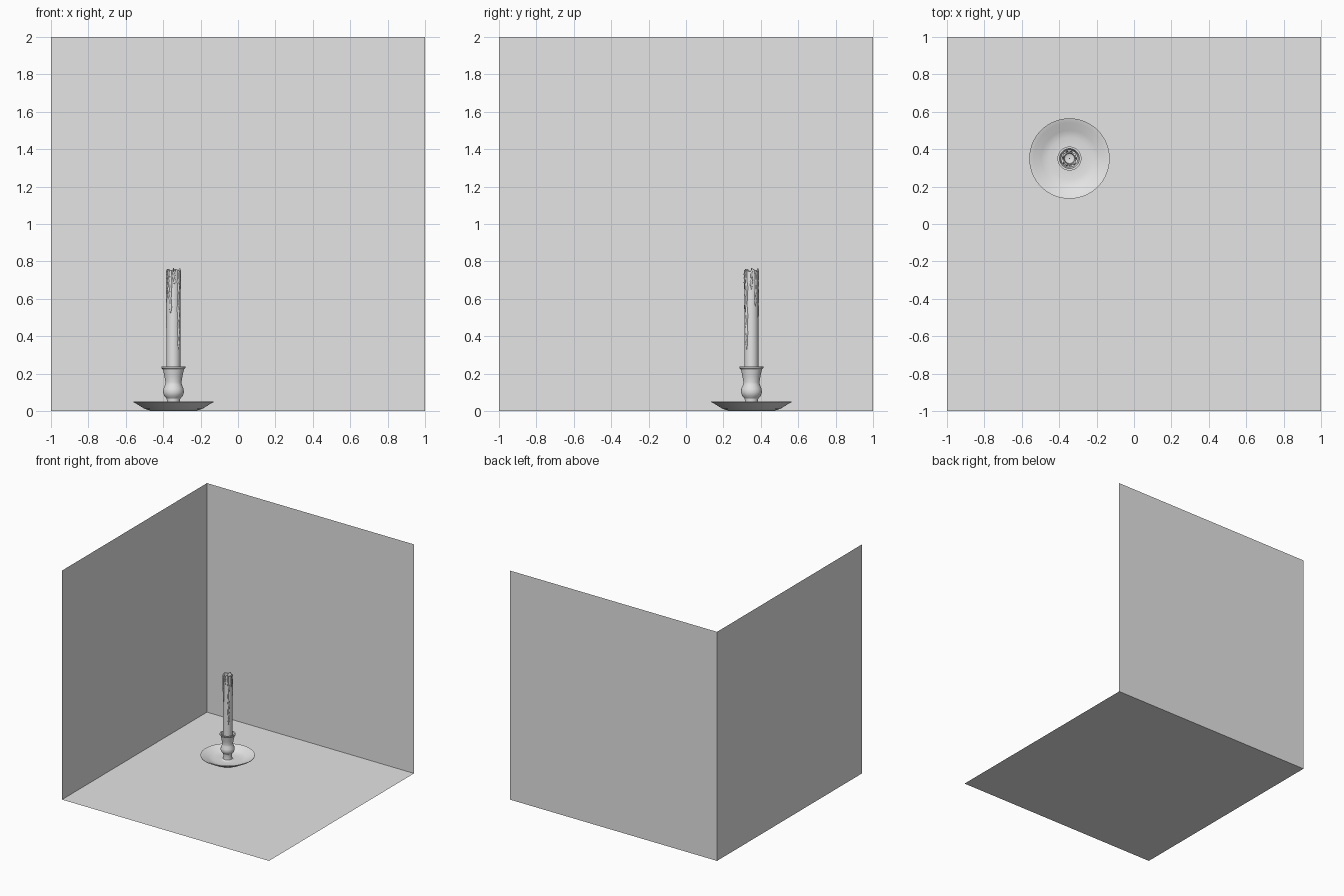
import bpy, bmesh, math, random

if "Cube" in bpy.data.objects:
    bpy.data.objects.remove(bpy.data.objects["Cube"])
random.seed(4)

CX, CY = -0.345, 0.35        # candle axis
grey = bpy.data.materials.new("plain grey")
grey.diffuse_color = (0.78, 0.78, 0.78, 1)
grey.use_nodes = True
grey.node_tree.nodes["Principled BSDF"].inputs["Base Color"].default_value = grey.diffuse_color


def finish(name, bm, smooth=None):
    bmesh.ops.recalc_face_normals(bm, faces=bm.faces)
    me = bpy.data.meshes.new(name)
    bm.to_mesh(me)
    bm.free()
    me.materials.append(grey)
    ob = bpy.data.objects.new(name, me)
    bpy.context.collection.objects.link(ob)
    if smooth:
        bpy.ops.object.select_all(action='DESELECT')
        ob.select_set(True)
        bpy.context.view_layer.objects.active = ob
        bpy.ops.object.shade_smooth_by_angle(angle=math.radians(smooth))
    return ob


def plane(name, corners):
    bm = bmesh.new()
    bm.faces.new([bm.verts.new(c) for c in corners])
    me = finish(name, bm)
    return me


def lathe(name, profile, n=48, jag=None, smooth=30):
    """Revolve (radius, z) pairs round the candle axis; jag(i, a) lifts a ring point."""
    bm = bmesh.new()
    rings = []
    for i, (r, z) in enumerate(profile):
        if r == 0:
            rings.append([bm.verts.new((CX, CY, z))] * n)
            continue
        ring = []
        for k in range(n):
            a = 2 * math.pi * k / n
            lift = jag(i, a) if jag else 0
            ring.append(bm.verts.new((CX + r * math.cos(a), CY + r * math.sin(a), z + lift)))
        rings.append(ring)
    for lo, hi in zip(rings, rings[1:]):
        for k in range(n):
            quad = [lo[k], lo[(k + 1) % n], hi[(k + 1) % n], hi[k]]
            bm.faces.new(list(dict.fromkeys(quad)))
    return finish(name, bm, smooth)


# Room corner: floor and two walls
plane("floor", [(-1, -1, 0), (1, -1, 0), (1, 1, 0), (-1, 1, 0)])
plane("back_wall", [(-1, 1, 0), (1, 1, 0), (1, 1, 2), (-1, 1, 2)])
plane("left_wall", [(-1, -1, 0), (-1, 1, 0), (-1, 1, 2), (-1, -1, 2)])

# Saucer: flared dish with a thin rim
lathe("saucer", [(0, 0.003), (0.125, 0.003), (0.155, 0.012), (0.195, 0.037), (0.215, 0.047),
                 (0.215, 0.051), (0.192, 0.045), (0.15, 0.022), (0.112, 0.012), (0.06, 0.014),
                 (0, 0.014)], 64)

# Turned candle holder: stem, bulb, waist and flared cup
lathe("candle_holder", [(0.05, 0.013), (0.037, 0.022), (0.034, 0.05), (0.037, 0.068),
                        (0.05, 0.082), (0.056, 0.1), (0.054, 0.12), (0.045, 0.14),
                        (0.043, 0.155), (0.048, 0.185), (0.056, 0.222), (0.064, 0.23),
                        (0.064, 0.237), (0.053, 0.237), (0.045, 0.205), (0, 0.205)])


# Candle with a ragged, hollowed top
def ragged(i, a):
    if i in (2, 3):
        return 0.007 * math.sin(5 * a + 0.6) + 0.004 * math.sin(9 * a)
    return 0


lathe("candle", [(0.037, 0.205), (0.037, 0.735), (0.037, 0.752), (0.03, 0.752),
                 (0.026, 0.728), (0, 0.72)], 40, ragged)
lathe("wick", [(0.0035, 0.715), (0.003, 0.764), (0, 0.767)], 8)


# Wax drips: thin wavering beads running down the candle
def drip(i, deg, bottom, size):
    cu = bpy.data.curves.new(f"wax_drip_{i}", 'CURVE')
    cu.dimensions = '3D'
    cu.bevel_depth = size
    cu.bevel_resolution = 2
    cu.use_fill_caps = True
    sp = cu.splines.new('POLY')
    steps = 14
    sp.points.add(steps)
    for k, p in enumerate(sp.points):
        t = k / steps
        a = math.radians(deg + random.uniform(-4, 4))
        p.co = (CX + 0.0355 * math.cos(a), CY + 0.0355 * math.sin(a),
                0.752 + (bottom - 0.752) * t, 1)
        p.radius = 0.25 if k == steps else random.uniform(0.65, 1.0)
    sp.use_smooth = True
    cu.materials.append(grey)
    ob = bpy.data.objects.new(f"wax_drip_{i}", cu)
    bpy.context.collection.objects.link(ob)


drips = [(-45, 0.33, 0.008), (-115, 0.52, 0.008), (-140, 0.6, 0.007), (175, 0.43, 0.006),
         (-85, 0.68, 0.007), (0, 0.65, 0.006), (35, 0.56, 0.007), (75, 0.49, 0.007),
         (110, 0.62, 0.007), (145, 0.55, 0.007)]
for i, d in enumerate(drips):
    drip(i, *d)
